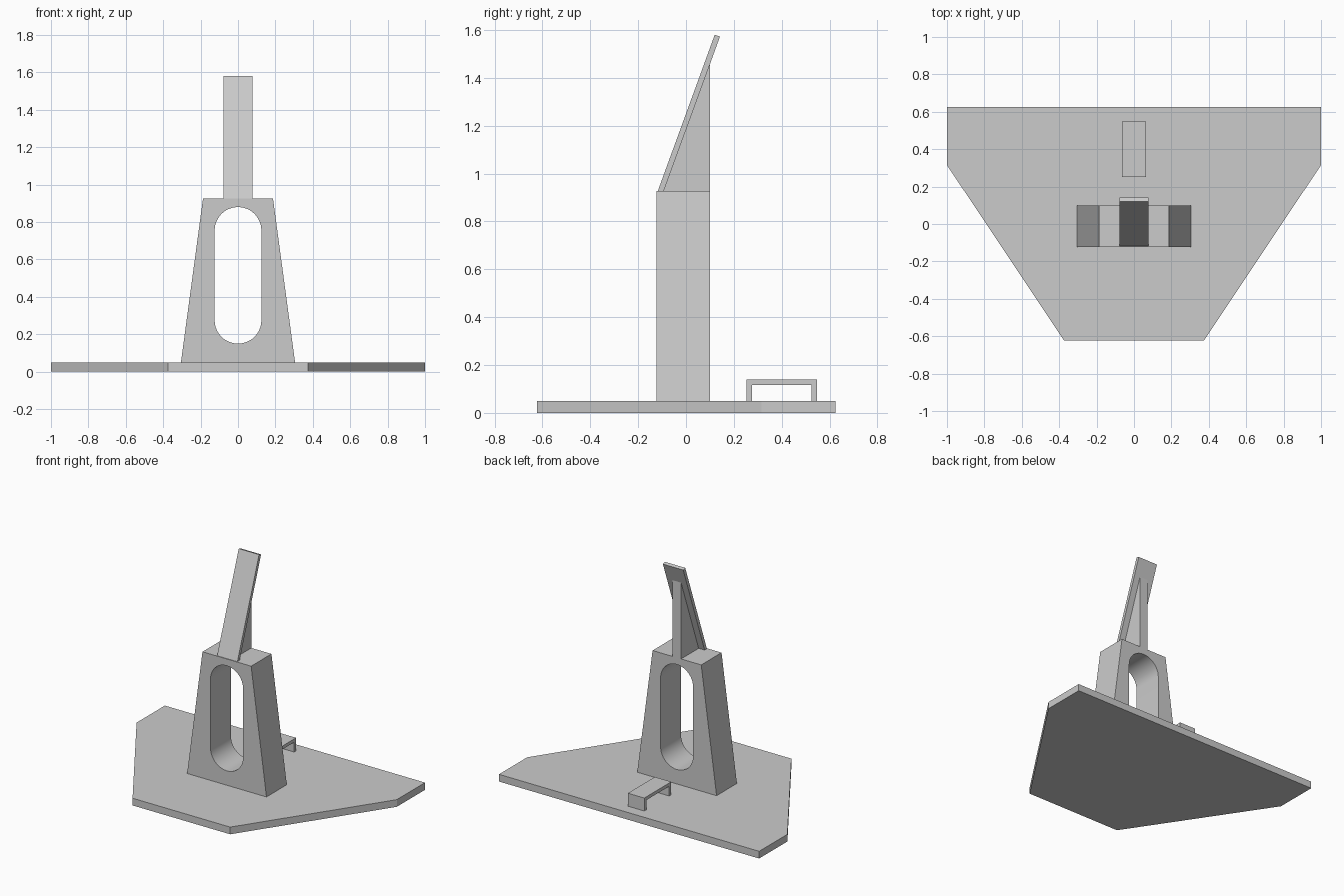
import bpy
import bmesh
from math import sin, cos, pi, radians
from mathutils import Vector

if "Cube" in bpy.data.objects:
    bpy.data.objects.remove(bpy.data.objects["Cube"], do_unlink=True)

grey = bpy.data.materials.new("plain_grey")
grey.use_nodes = True
grey.diffuse_color = (0.6, 0.6, 0.6, 1)
grey.node_tree.nodes["Principled BSDF"].inputs["Base Color"].default_value = (0.6, 0.6, 0.6, 1)

# How a profile point (u, v) and a depth d map to x, y, z
AXES = {
    "x": lambda u, v, d: Vector((d, u, v)),
    "y": lambda u, v, d: Vector((u, d, v)),
    "z": lambda u, v, d: Vector((u, v, d)),
}


def prism(name, profile, axis, start, end):
    """Extrude a closed outline along one axis."""
    place = AXES[axis]
    bm = bmesh.new()
    face = bm.faces.new([bm.verts.new(place(u, v, start)) for u, v in profile])
    moved = bmesh.ops.extrude_face_region(bm, geom=[face])["geom"]
    verts = [g for g in moved if isinstance(g, bmesh.types.BMVert)]
    bmesh.ops.translate(bm, verts=verts, vec=place(0, 0, end - start))
    bmesh.ops.recalc_face_normals(bm, faces=bm.faces)
    mesh = bpy.data.meshes.new(name)
    bm.to_mesh(mesh)
    bm.free()
    mesh.materials.append(grey)
    obj = bpy.data.objects.new(name, mesh)
    bpy.context.collection.objects.link(obj)
    return obj


def mirrored(half):
    """Complete a right-hand outline across x = 0."""
    return half + [(-u, v) for u, v in reversed(half)]


BASE_TOP, TOWER_TOP = 0.05, 0.927

# Base plate with tapered front
prism("base_plate", mirrored([(0.375, -0.622), (1, 0.315), (1, 0.625)]), "z", 0, BASE_TOP)

# Tapered tower with a rounded slot through it
tower = prism("tower", mirrored([(0.305, BASE_TOP), (0.187, TOWER_TOP)]), "y", -0.123, 0.1)
radius, low, high, steps = 0.125, 0.275, 0.755, 24
slot = []
for centre, first in ((high, 0), (low, pi)):
    for i in range(steps + 1):
        a = first + pi * i / steps
        slot.append((radius * cos(a), centre + radius * sin(a)))
cutter = prism("slot_cutter", slot, "y", -0.3, 0.3)
cutter.hide_render = True

cut = tower.modifiers.new("slot", "BOOLEAN")
cut.operation = "DIFFERENCE"
cut.solver = "EXACT"
cut.object = cutter
bpy.context.view_layer.objects.active = tower
tower.select_set(True)
bpy.ops.object.modifier_apply(modifier=cut.name)
bpy.data.objects.remove(cutter, do_unlink=True)
bpy.ops.object.shade_smooth_by_angle(angle=radians(30))

# Leaning plate and the triangular rib behind it
prism("leaning_plate", [(-0.118, TOWER_TOP), (-0.093, TOWER_TOP), (0.142, 1.573), (0.12, 1.58)],
      "x", -0.078, 0.078)
prism("support_rib", [(-0.095, TOWER_TOP), (0.1, TOWER_TOP), (0.1, 1.457)],
      "x", -0.032, 0.032)

# Handle bracket on the rear of the base
front, back, top, bar = 0.252, 0.548, 0.14, 0.023
prism("handle", [(front, BASE_TOP), (front, top), (back, top), (back, BASE_TOP),
                 (back - bar, BASE_TOP), (back - bar, top - bar),
                 (front + bar, top - bar), (front + bar, BASE_TOP)],
      "x", -0.063, 0.063)
